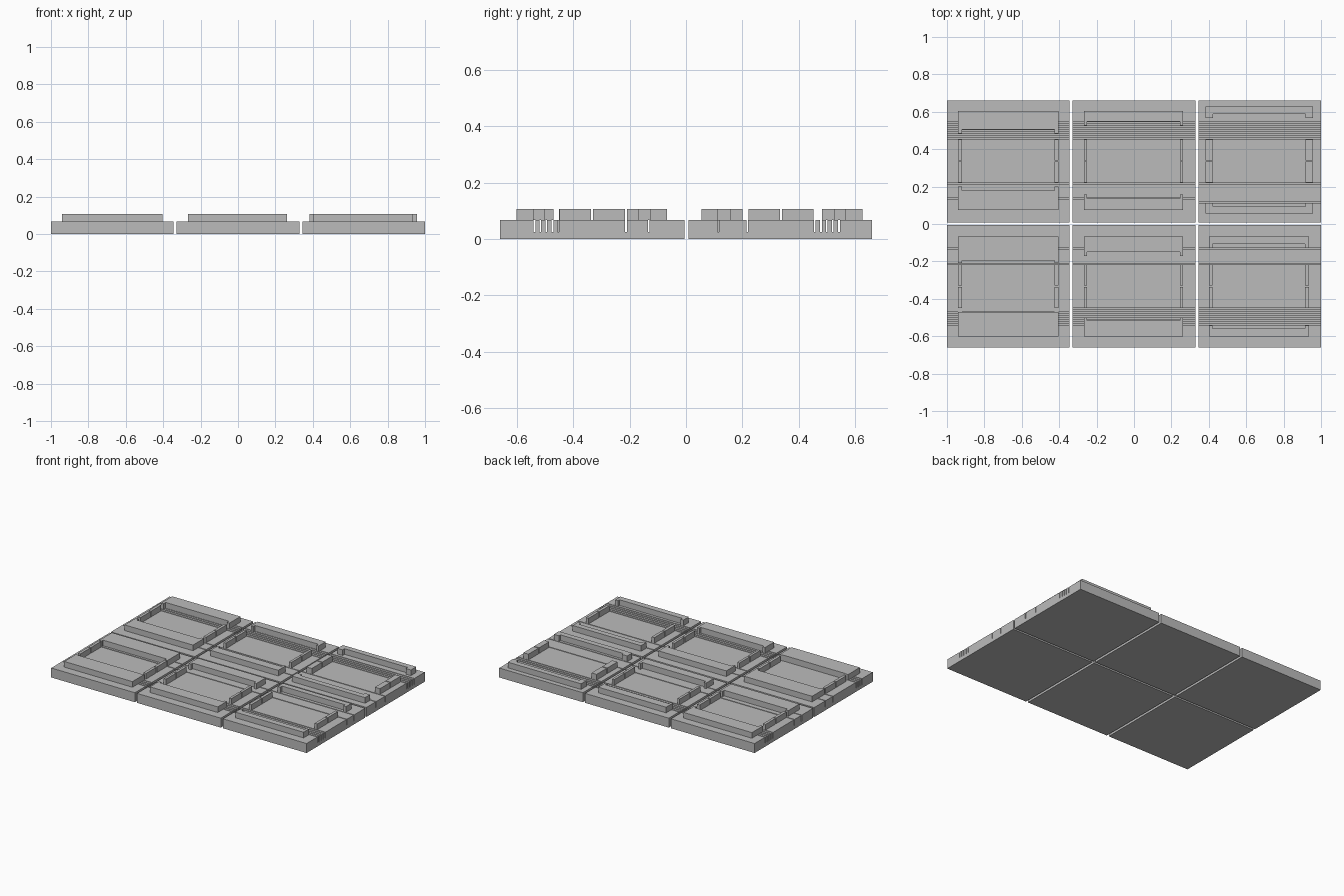
import bpy
import bmesh

if "Cube" in bpy.data.objects:
    bpy.data.objects.remove(bpy.data.objects["Cube"])

BASE_TOP, WALL_TOP = 0.067, 0.107
SLIT_FLOOR, SLIT_WIDTH = 0.025, 0.006

grey = bpy.data.materials.new("plain grey")
grey.diffuse_color = (0.5, 0.5, 0.5, 1)
grey.use_nodes = True
grey.node_tree.nodes["Principled BSDF"].inputs["Base Color"].default_value = grey.diffuse_color


def finish(bm, name):
    bmesh.ops.recalc_face_normals(bm, faces=bm.faces)
    mesh = bpy.data.meshes.new(name)
    bm.to_mesh(mesh)
    bm.free()
    mesh.materials.append(grey)
    bpy.context.collection.objects.link(bpy.data.objects.new(name, mesh))


def extrude(bm, points, direction):
    """Extrude a closed outline along a direction."""
    face = bm.faces.new([bm.verts.new(p) for p in points])
    ext = bmesh.ops.extrude_face_region(bm, geom=[face])["geom"]
    verts = [v for v in ext if isinstance(v, bmesh.types.BMVert)]
    bmesh.ops.translate(bm, verts=verts, vec=direction)


def slab(name, x0, x1, y0, y1, slits):
    """Square tile whose comb-shaped section forms the full-width slits."""
    section = [(y0, 0), (y0, BASE_TOP)]
    for s in sorted(slits):
        a, b = s - SLIT_WIDTH / 2, s + SLIT_WIDTH / 2
        section += [(a, BASE_TOP), (a, SLIT_FLOOR), (b, SLIT_FLOOR), (b, BASE_TOP)]
    section += [(y1, BASE_TOP), (y1, 0)]
    bm = bmesh.new()
    extrude(bm, [(x0, y, z) for y, z in section], (x1 - x0, 0, 0))
    finish(bm, name)


def end_rail(name, x0, x1, outer, inner, tip, t):
    """U-shaped rail: a bar from outer to inner with short legs to tip."""
    outline = [(x0, outer), (x1, outer), (x1, tip), (x1 - t, tip)]
    if abs(inner - tip) > 0.001:
        outline += [(x1 - t, inner), (x0 + t, inner)]
    outline += [(x0 + t, tip), (x0, tip)]
    bm = bmesh.new()
    extrude(bm, [(x, y, BASE_TOP) for x, y in outline], (0, 0, WALL_TOP - BASE_TOP))
    finish(bm, name)


def side_rails(name, x0, x1, low, high, t):
    """Left and right rails, each split in the middle."""
    mid = (low + high) / 2
    bm = bmesh.new()
    for a in (x0, x1 - t):
        for c, d in ((low, mid - 0.0035), (mid + 0.0035, high)):
            pts = [(a, c), (a + t, c), (a + t, d), (a, d)]
            extrude(bm, [(x, y, BASE_TOP) for x, y in pts],
                    (0, 0, WALL_TOP - BASE_TOP))
    finish(bm, name)


columns = {"left": (-1, -0.345), "middle": (-0.328, 0.328), "right": (0.345, 1)}
rows = {"front": (-0.661, -0.006), "back": (0.008, 0.661)}
back_slits = [0.217, 0.457, 0.479, 0.5, 0.521, 0.543]
front_slits = [-0.132, -0.213, -0.474, -0.496, -0.517, -0.538]

# row, column, slits, rail x range, rail thickness,
# low rail (outer, inner, tip), side rail range, high rail (outer, inner, tip)
tiles = [
    ("back", "left", back_slits + [0.136], (-0.94, -0.405), 0.02,
     (0.075, 0.18, 0.2), (0.221, 0.453), (0.605, 0.505, 0.483)),
    ("back", "middle", back_slits + [0.136], (-0.268, 0.263), 0.018,
     (0.075, 0.136, 0.158), (0.221, 0.453), (0.605, 0.548, 0.526)),
    ("back", "right", back_slits + [0.115], (0.383, 0.957), 0.04,
     (0.055, 0.094, 0.111), (0.221, 0.453), (0.627, 0.588, 0.567)),
    ("front", "left", front_slits, (-0.94, -0.405), 0.02,
     (-0.602, -0.474, -0.47), (-0.45, -0.217), (-0.068, -0.194, -0.209)),
    ("front", "middle", front_slits + [-0.453], (-0.268, 0.263), 0.018,
     (-0.602, -0.516, -0.5), (-0.449, -0.217), (-0.068, -0.15, -0.17)),
    ("front", "right", front_slits + [-0.453], (0.4, 0.935), 0.021,
     (-0.602, -0.56, -0.542), (-0.449, -0.217), (-0.068, -0.107, -0.128)),
]

for row, col, slits, (x0, x1), t, low, side, high in tiles:
    label = row + "_" + col
    slab(label + "_tile", *columns[col], *rows[row], slits)
    end_rail(label + "_near_rail", x0, x1, *low, t)
    end_rail(label + "_far_rail", x0, x1, *high, t)
    side_rails(label + "_side_rails", x0, x1, *side, t)
